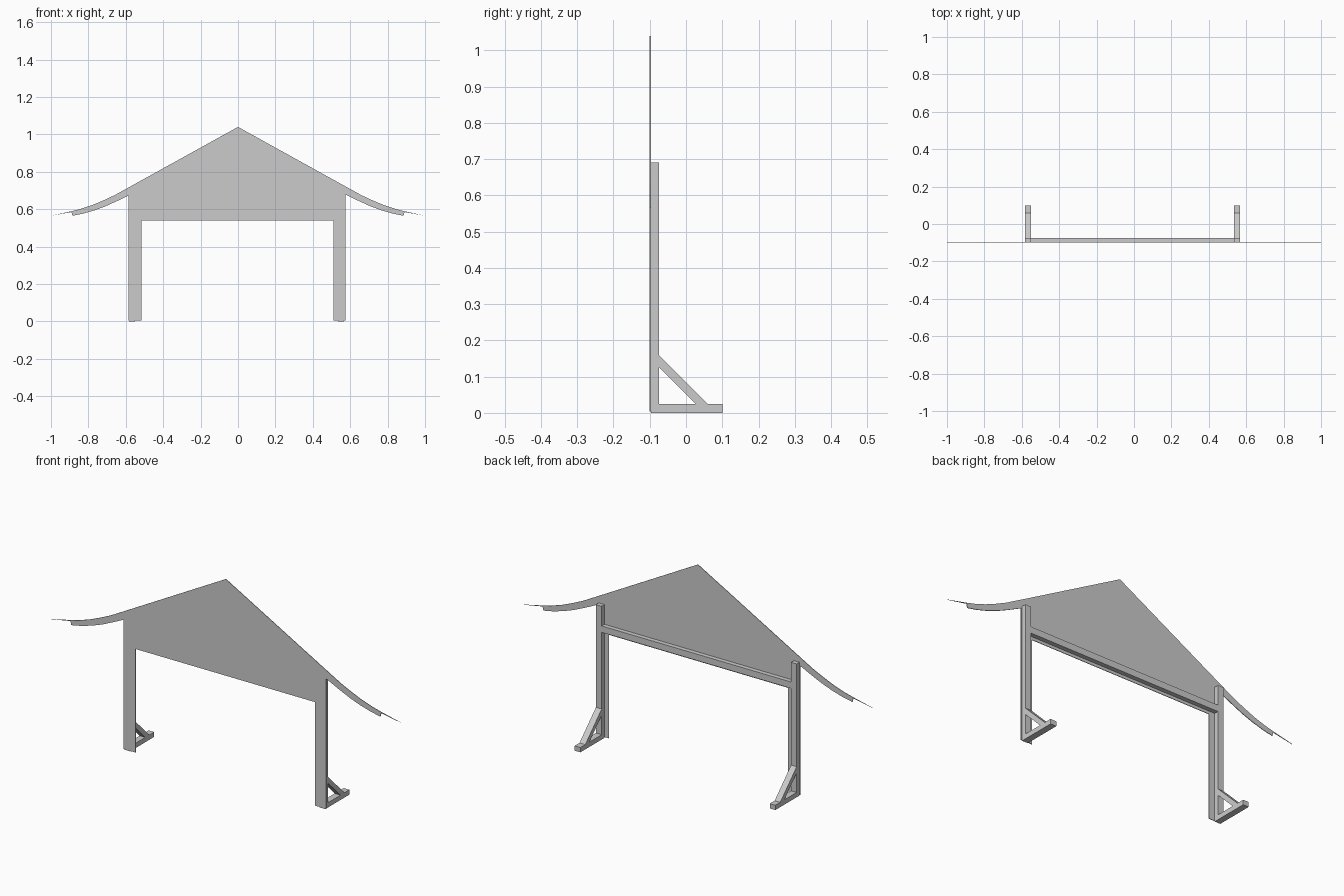
import bpy, bmesh

if "Cube" in bpy.data.objects:
    bpy.data.objects.remove(bpy.data.objects["Cube"])


def prism(name, pts, axis, lo, hi):
    """Extrude a 2D outline along axis: 'x' takes (y, z), 'y' takes (x, z)."""
    def place(p, d):
        return (d, p[0], p[1]) if axis == 'x' else (p[0], d, p[1])
    bm = bmesh.new()
    a = [bm.verts.new(place(p, lo)) for p in pts]
    b = [bm.verts.new(place(p, hi)) for p in pts]
    bm.faces.new(a)
    bm.faces.new(b[::-1])
    n = len(pts)
    for i in range(n):
        j = (i + 1) % n
        bm.faces.new((a[j], a[i], b[i], b[j]))
    bmesh.ops.recalc_face_normals(bm, faces=bm.faces)
    mesh = bpy.data.meshes.new(name)
    bm.to_mesh(mesh)
    bm.free()
    ob = bpy.data.objects.new(name, mesh)
    bpy.context.collection.objects.link(ob)
    return ob


def rect(u0, u1, v0, v1):
    return [(u0, v0), (u1, v0), (u1, v1), (u0, v1)]


# Thin gabled front panel with upswept, notched eaves
upper = [(0.60, 0.708), (0.66, 0.675), (0.72, 0.647), (0.78, 0.622),
         (0.84, 0.602), (0.90, 0.587), (0.95, 0.576), (1.0, 0.565)]
lower = [(0.89, 0.585), (0.885, 0.565), (0.83, 0.576), (0.77, 0.593),
         (0.71, 0.615), (0.65, 0.642)]
right = [(0.575, 0.678), (0.575, 0.004), (0.51, 0.004), (0.51, 0.54)]
left = [(-0.585, 0.673), (-0.585, 0.004), (-0.517, 0.004), (-0.517, 0.54)]
wing = upper + lower
outline = ([(0, 1.04)] + wing + right + left[::-1]
           + [(-x, z) for x, z in reversed(wing)])
prism("front_panel", outline, 'y', -0.1, -0.097)

# Support frames behind the panel: post, foot and diagonal brace
for side, x0, x1 in (("left", -0.582, -0.55), ("right", 0.535, 0.568)):
    prism(side + "_post", rect(-0.097, -0.074, 0.0, 0.69), 'x', x0, x1)
    prism(side + "_foot", rect(-0.074, 0.1, 0.0, 0.025), 'x', x0, x1)
    prism(side + "_brace", [(-0.074, 0.125), (0.027, 0.025),
                            (0.06, 0.025), (-0.074, 0.158)], 'x', x0, x1)

# Horizontal beam joining the posts
prism("cross_beam", rect(-0.097, -0.074, 0.555, 0.588), 'x', -0.55, 0.535)
